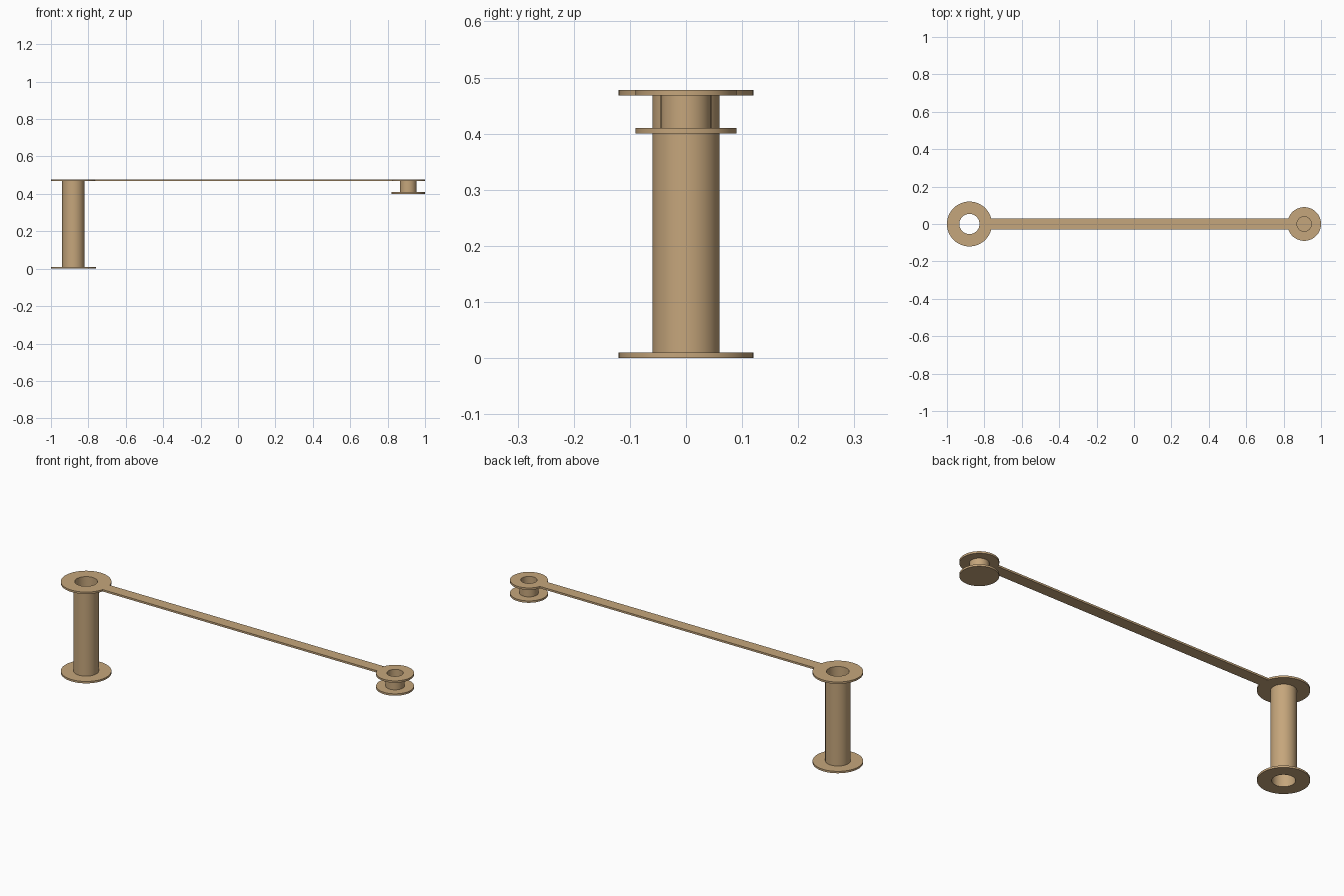
import bpy, bmesh, math

if "Cube" in bpy.data.objects:
    bpy.data.objects.remove(bpy.data.objects["Cube"])

SEGMENTS = 64
TOP, SHEET = 0.478, 0.01
LEFT_X, LEFT_R = -0.88, 0.12
RIGHT_X, RIGHT_R = 0.91, 0.09
ARM_HALF = 0.03

brass = bpy.data.materials.new("tan_metal")
brass.diffuse_color = (0.56, 0.38, 0.2, 1)
brass.use_nodes = True
brass.node_tree.nodes["Principled BSDF"].inputs["Base Color"].default_value = brass.diffuse_color


def finish(bm, name, x=0.0):
    bmesh.ops.recalc_face_normals(bm, faces=bm.faces)
    mesh = bpy.data.meshes.new(name)
    bm.to_mesh(mesh)
    bm.free()
    obj = bpy.data.objects.new(name, mesh)
    obj.location.x = x
    mesh.materials.append(brass)
    bpy.context.collection.objects.link(obj)
    bpy.ops.object.select_all(action='DESELECT')
    obj.select_set(True)
    bpy.context.view_layer.objects.active = obj
    bpy.ops.object.shade_smooth_by_angle(angle=math.radians(30))
    return obj


def lathe(name, profile, x, closed):
    bm = bmesh.new()
    vs = [bm.verts.new((r, 0, z)) for r, z in profile]
    edges = [bm.edges.new(pair) for pair in zip(vs, vs[1:])]
    if closed:
        edges.append(bm.edges.new((vs[-1], vs[0])))
    bmesh.ops.spin(bm, geom=vs + edges, cent=(0, 0, 0), axis=(0, 0, 1),
                   angle=math.tau, steps=SEGMENTS)
    bmesh.ops.remove_doubles(bm, verts=bm.verts, dist=1e-5)
    return finish(bm, name, x)


# Tall tubular post with a flange at each end, open all the way through
lathe("tall_flanged_post", [
    (0.054, 0), (LEFT_R, 0), (LEFT_R, SHEET), (0.06, SHEET),
    (0.06, TOP - SHEET), (LEFT_R, TOP - SHEET), (LEFT_R, TOP), (0.054, TOP),
], LEFT_X, True)

# Short spool, open at the top and closed by its bottom disc
lathe("short_spool", [
    (0, 0.4), (RIGHT_R, 0.4), (RIGHT_R, 0.4 + SHEET), (0.045, 0.4 + SHEET),
    (0.045, TOP - SHEET), (RIGHT_R, TOP - SHEET), (RIGHT_R, TOP),
    (0.039, TOP), (0.039, 0.4 + SHEET), (0, 0.4 + SHEET),
], RIGHT_X, False)

# Thin connecting arm, its ends following the rims of the two flanges
outline = []
for cx, r, side in ((LEFT_X, LEFT_R, 1), (RIGHT_X, RIGHT_R, -1)):
    for i in range(9):
        y = side * ARM_HALF * (1 - i / 4)
        outline.append((cx + side * math.sqrt(r * r - y * y), y))
bm = bmesh.new()
face = bm.faces.new([bm.verts.new((x, y, TOP - SHEET)) for x, y in outline])
ext = bmesh.ops.extrude_face_region(bm, geom=[face])
bmesh.ops.translate(bm, vec=(0, 0, SHEET),
                    verts=[g for g in ext["geom"] if isinstance(g, bmesh.types.BMVert)])
finish(bm, "connecting_arm")
